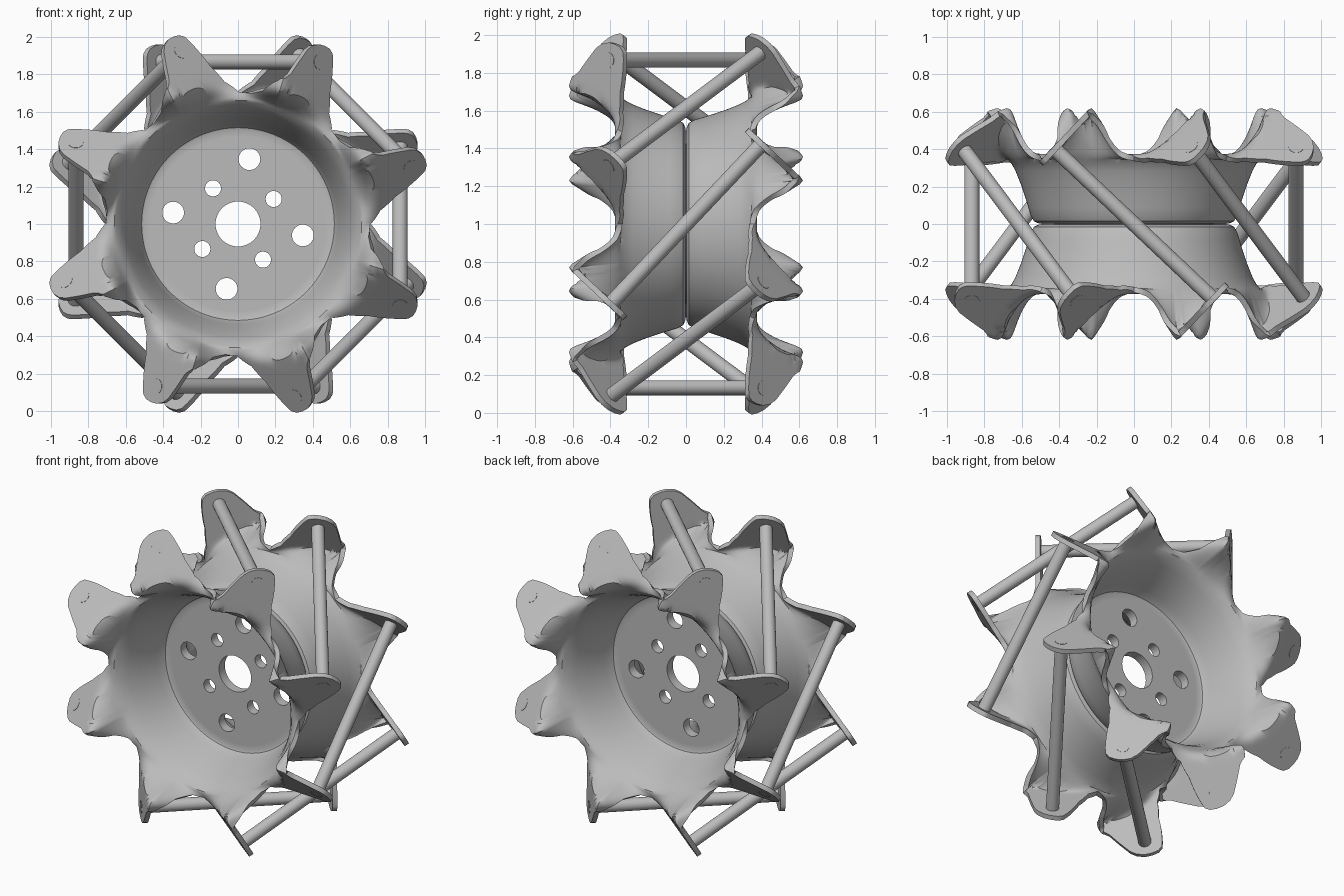
import bpy
import bmesh
from math import radians, degrees, sin, cos, pi
from mathutils import Vector

if "Cube" in bpy.data.objects:
    bpy.data.objects.remove(bpy.data.objects["Cube"], do_unlink=True)

GREY = (0.5, 0.5, 0.5, 1)
metal = bpy.data.materials.new("grey_metal")
metal.diffuse_color = GREY
metal.use_nodes = True
metal.node_tree.nodes["Principled BSDF"].inputs["Base Color"].default_value = GREY

CENTRE = Vector((0, 0, 1))
TABS, FIRST, TWIST = 8, 19, 52      # tabs per dish, first tab angle, rod twist
PIN_R, PIN_W = 0.965, 0.4           # rod end radius and distance from mid plane
FOLD, LIP = 8.5, 0.665


def polar(angle, r, w):
    a = radians(angle)
    return CENTRE + Vector((r * cos(a), -w, r * sin(a)))


def finish(obj, angle=35):
    bpy.ops.object.select_all(action="DESELECT")
    obj.select_set(True)
    bpy.context.view_layer.objects.active = obj
    bpy.ops.object.convert(target="MESH")
    bpy.ops.object.shade_smooth_by_angle(angle=radians(angle))
    obj.data.materials.clear()
    obj.data.materials.append(metal)


# Outline of one tab: angle from the tab axis, radius
OUTLINE = [(-19, .70), (-13, .757), (-8.5, .85), (-3.8, 1.0), (-2.6, 1.035),
           (-1.2, 1.052), (0.5, 1.055), (2.2, 1.05), (3.8, 1.03), (4.8, 1.0),
           (7.2, .85), (9.2, .80), (14.7, .735), (20, .708), (26, .70)]

# Wall of the dish: radius, distance from mid plane
WALL = [(.47, .016), (.505, .017), (.525, .026), (.538, .05), (.55, .09),
        (.568, .15), (.592, .22), (.62, .29), (.643, .332), (LIP, .355)]


def outline(u):
    for (a, ra), (b, rb) in zip(OUTLINE, OUTLINE[1:]):
        if u <= b:
            return ra + (rb - ra) * (u - a) / (b - a)


def plate(u, r):
    # flat plate square to the rod
    a = radians(u)
    return PIN_W + .955 * r * sin(a) - .466 * (r * cos(a) - PIN_R)


def flange(u, r):
    if u <= FOLD:
        w = plate(u, r)
    else:
        t = (u - FOLD) / (26 - FOLD)
        w = .335 + (plate(FOLD, r) - .335) * (1 - t) ** 1.4
    s = min(1, (r - LIP) / .1)
    s = s * s * (3 - 2 * s)
    return .36 + (w - .36) * s


# Dishes with folded tabs
def make_dish(name, turn):
    samples = sorted({float(u) for u in range(-19, 26)}
                     | {float(u) for u, r in OUTLINE[:-1]} | {FOLD})
    bm = bmesh.new()
    columns = []
    for k in range(TABS):
        for u in samples:
            a = FIRST + 45 * k + u
            edge = outline(u)
            points = list(WALL)
            for i in range(1, 13):
                r = LIP + (edge - LIP) * i / 12
                points.append((r, flange(u, r)))
            columns.append([bm.verts.new(polar(a, r, w)) for r, w in points])
    for a, b in zip(columns, columns[1:] + columns[:1]):
        for i in range(len(a) - 1):
            bm.faces.new((a[i], a[i + 1], b[i + 1], b[i]))
    bmesh.ops.recalc_face_normals(bm, faces=bm.faces)
    if turn:
        for v in bm.verts:
            v.co.x, v.co.y = -v.co.x, -v.co.y
    mesh = bpy.data.meshes.new(name)
    bm.to_mesh(mesh)
    bm.free()
    obj = bpy.data.objects.new(name, mesh)
    bpy.context.collection.objects.link(obj)
    shell = obj.modifiers.new("thickness", "SOLIDIFY")
    shell.thickness = .03
    shell.offset = 0
    finish(obj)


make_dish("front_dish", False)
make_dish("back_dish", True)

# Hub disc with bolt holes
hub_curve = bpy.data.curves.new("hub_disc", "CURVE")
hub_curve.dimensions = "2D"
hub_curve.fill_mode = "BOTH"
hub_curve.extrude = .031


def circle(x, y, r, sides=48):
    spline = hub_curve.splines.new("POLY")
    spline.points.add(sides - 1)
    for i, p in enumerate(spline.points):
        a = 2 * pi * i / sides
        p.co = (x + r * cos(a), y + r * sin(a), 0, 1)
    spline.use_cyclic_u = True


circle(0, 0, .495, 128)
circle(0, 0, .12)
for k in range(4):
    for start, distance, size in ((80, .352, .058), (35, .233, .043)):
        a = radians(start + 90 * k)
        circle(distance * cos(a), distance * sin(a), size, 32)
hub = bpy.data.objects.new("hub_disc", hub_curve)
hub.location = CENTRE
hub.rotation_euler = (pi / 2, 0, 0)
bpy.context.collection.objects.link(hub)
finish(hub)

# Slanted rods joining the tabs
for k in range(TABS):
    a = FIRST + 45 * k
    start = polar(a, PIN_R, PIN_W)
    end = polar(a + TWIST, PIN_R, -PIN_W)
    axis = end - start
    bpy.ops.mesh.primitive_cylinder_add(vertices=32, radius=.04,
                                        depth=axis.length + .034,
                                        location=(start + end) / 2)
    rod = bpy.context.object
    rod.name = f"rod_{k + 1}"
    rod.rotation_euler = axis.to_track_quat("Z", "Y").to_euler()
    finish(rod)
